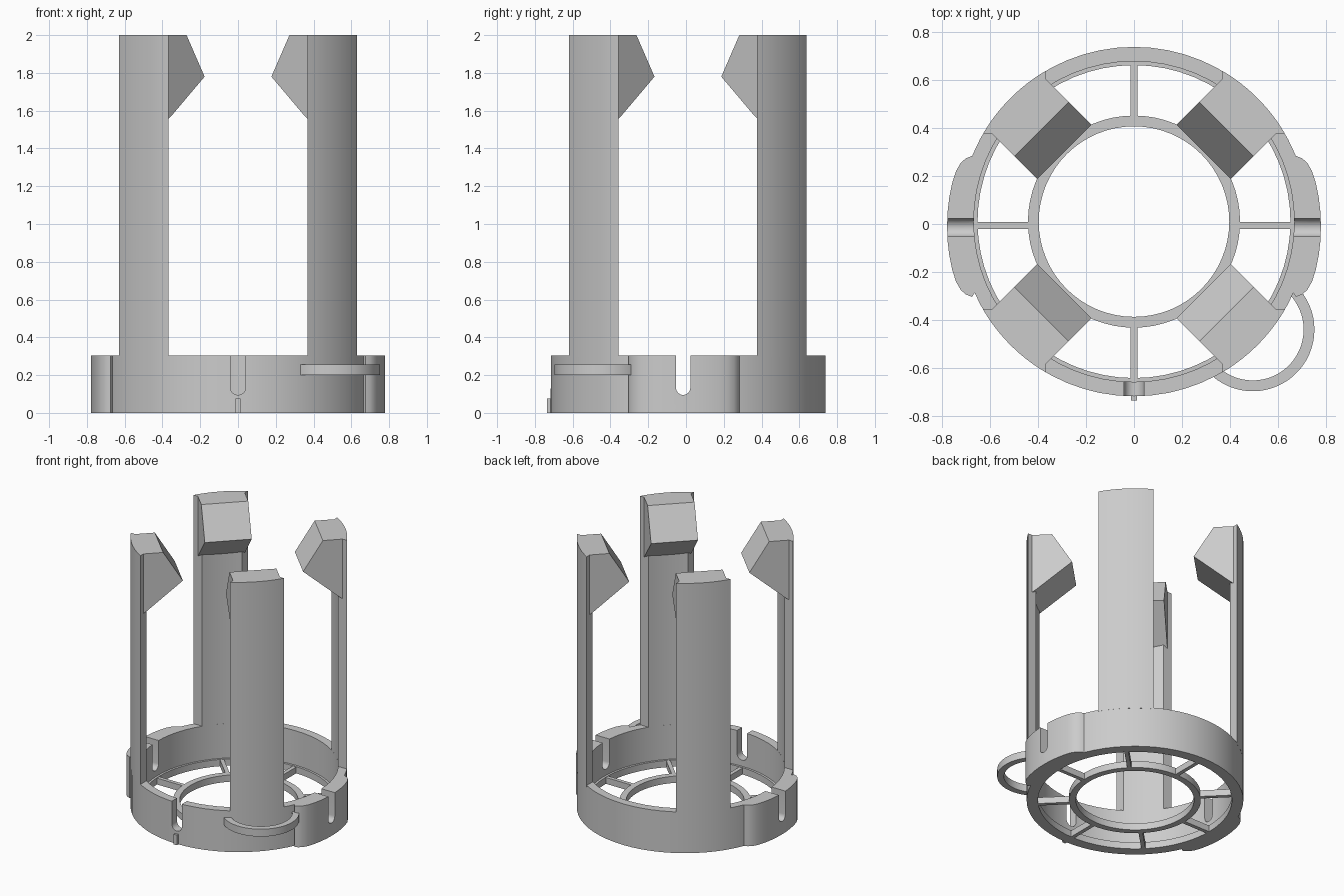
import bpy, bmesh
from math import sin, cos, pi, radians, acos, asin
from mathutils import Matrix, Vector

if "Cube" in bpy.data.objects:
    bpy.data.objects.remove(bpy.data.objects["Cube"], do_unlink=True)

CY = 0.01                            # ring centre in y
R_OUT, R_IN, R_LEDGE = 0.728, 0.668, 0.652
BASE_H, FLOOR_H, TOP = 0.305, 0.05, 2.0

grey = bpy.data.materials.new("plain grey")
grey.use_nodes = True
grey.diffuse_color = (0.6, 0.6, 0.6, 1)
grey.node_tree.nodes["Principled BSDF"].inputs["Base Color"].default_value = grey.diffuse_color


def finish(name, bm):
    """Turn a bmesh into a named, shaded object."""
    bmesh.ops.recalc_face_normals(bm, faces=bm.faces)
    mesh = bpy.data.meshes.new(name)
    bm.to_mesh(mesh)
    bm.free()
    mesh.materials.append(grey)
    ob = bpy.data.objects.new(name, mesh)
    bpy.context.collection.objects.link(ob)
    return ob


def smooth(ob):
    bpy.ops.object.select_all(action="DESELECT")
    ob.select_set(True)
    bpy.context.view_layer.objects.active = ob
    bpy.ops.object.shade_smooth_by_angle(angle=radians(25))


def prism(name, outline, depth, matrix=None):
    """Extrude a flat outline along local z, then place it."""
    bm = bmesh.new()
    face = bm.faces.new([bm.verts.new((x, y, 0)) for x, y in outline])
    out = bmesh.ops.extrude_face_region(bm, geom=[face])
    tops = [v for v in out["geom"] if isinstance(v, bmesh.types.BMVert)]
    bmesh.ops.translate(bm, verts=tops, vec=(0, 0, depth))
    bm.transform(matrix or Matrix())
    return finish(name, bm)


def lathe(name, profile, segments=64):
    """Revolve a closed (radius, height) profile about the ring axis."""
    bm = bmesh.new()
    loops = []
    for i in range(segments):
        a = 2 * pi * i / segments
        loops.append([bm.verts.new((r * cos(a), r * sin(a) + CY, z)) for r, z in profile])
    n = len(profile)
    for i in range(segments):
        p, q = loops[i], loops[(i + 1) % segments]
        for j in range(n):
            k = (j + 1) % n
            bm.faces.new((p[j], q[j], q[k], p[k]))
    return finish(name, bm)


def arc(r, a0, a1, n=12):
    return [(r * cos(a0 + (a1 - a0) * i / n), r * sin(a0 + (a1 - a0) * i / n)) for i in range(n + 1)]


def slot_cutter(width, angle, y):
    """Round-bottomed slot, running radially outward at the given angle."""
    h = width / 2
    outline = [(x, z + 0.095 + h) for x, z in arc(h, pi, 2 * pi)] + [(h, 0.5), (-h, 0.5)]
    lay = Matrix.Rotation(pi / 2, 4, "Z") @ Matrix.Rotation(pi / 2, 4, "X")
    place = Matrix.Translation((0, y, 0)) @ Matrix.Rotation(angle, 4, "Z")
    ob = prism("slot_cutter", outline, 0.4, place @ Matrix.Translation((0.5, 0, 0)) @ lay)
    ob.hide_render = True
    return ob


def cut(ob, cutters):
    bpy.context.view_layer.objects.active = ob
    for c in cutters:
        mod = ob.modifiers.new("slot", "BOOLEAN")
        mod.operation, mod.solver, mod.object = "DIFFERENCE", "EXACT", c
        bpy.ops.object.modifier_apply(modifier=mod.name)


# Outer ring with its inner ledge, and the small hub ring
base = lathe("base_ring", [(R_OUT, 0), (R_OUT, BASE_H), (R_IN, BASE_H),
                           (R_IN, FLOOR_H), (R_LEDGE, FLOOR_H), (R_LEDGE, 0)])
smooth(lathe("hub_ring", [(0.442, 0), (0.442, FLOOR_H), (0.397, FLOOR_H), (0.397, 0)]))

# Side bulges with rounded ends
half = [(0.779, 0.0), (0.777, 0.06), (0.770, 0.12), (0.758, 0.18),
        (0.742, 0.23), (0.722, 0.265), (0.70, 0.284), (0.675, 0.294)]
bulge = [(x, -y) for x, y in reversed(half[1:])] + half + [(0.66, 0.27), (0.69, 0), (0.66, -0.27)]
bulges = [prism(side + "_bulge", bulge, BASE_H,
                Matrix.Translation((0, -0.01, 0)) @ Matrix.Scale(s, 4, (1, 0, 0)))
          for side, s in (("left", 1), ("right", -1))]

# Slots through both bulges and the front wall
left_slot = slot_cutter(0.076, 0, -0.015)
right_slot = slot_cutter(0.076, pi, -0.015)
front_slot = slot_cutter(0.082, -pi / 2, 0)
cut(base, [left_slot, right_slot, front_slot])
cut(bulges[0], [left_slot])
cut(bulges[1], [right_slot])
for ob in (left_slot, right_slot, front_slot):
    bpy.data.objects.remove(ob, do_unlink=True)
for ob in [base] + bulges:
    smooth(ob)

# Spokes between hub and outer ring
bar = [(0.435, -0.014), (0.66, -0.014), (0.66, 0.014), (0.435, 0.014)]
for i in range(8):
    y = -0.006 if i in (0, 4) else CY
    prism("spoke", bar, FLOOR_H - 0.003,
          Matrix.Translation((0, y, 0)) @ Matrix.Rotation(i * pi / 4, 4, "Z"))

# Four posts cut square to the axes, each with a wedge-shaped hook
EDGE = 0.367
post = (arc(R_OUT, asin(EDGE / R_OUT), acos(EDGE / R_OUT))
        + arc(R_IN, acos(EDGE / R_IN), asin(EDGE / R_IN)))
hook = [(0.69, 1.55), (0.655, 1.575), (0.41, 1.78), (0.545, TOP), (0.69, TOP)]
for name, sx, sy in (("back_left", 1, 1), ("back_right", -1, 1),
                     ("front_left", 1, -1), ("front_right", -1, -1)):
    place = Matrix.Translation((0, CY, 0)) @ Matrix.Diagonal((sx, sy, 1, 1))
    smooth(prism(name + "_post", post, TOP - BASE_H + 0.01,
                 place @ Matrix.Translation((0, 0, BASE_H - 0.01))))
    turn = Matrix.Rotation(pi / 4, 4, "Z") @ Matrix.Translation((0, 0.16, 0))
    prism(name + "_hook", hook, 0.32, place @ turn @ Matrix.Rotation(pi / 2, 4, "X"))

# Flat cord loop outside the front left post
a, spread = radians(-42), radians(95)
loop = arc(0.257, a - spread, a + spread, 32) + arc(0.212, a + spread, a - spread, 32)
smooth(prism("cord_loop", loop, 0.055, Matrix.Translation((0.495, -0.44, 0.2))))

# Small alignment rib low on the front
prism("front_rib", [(-0.013, -0.735), (0.013, -0.735), (0.013, -0.7), (-0.013, -0.7)], 0.075)
